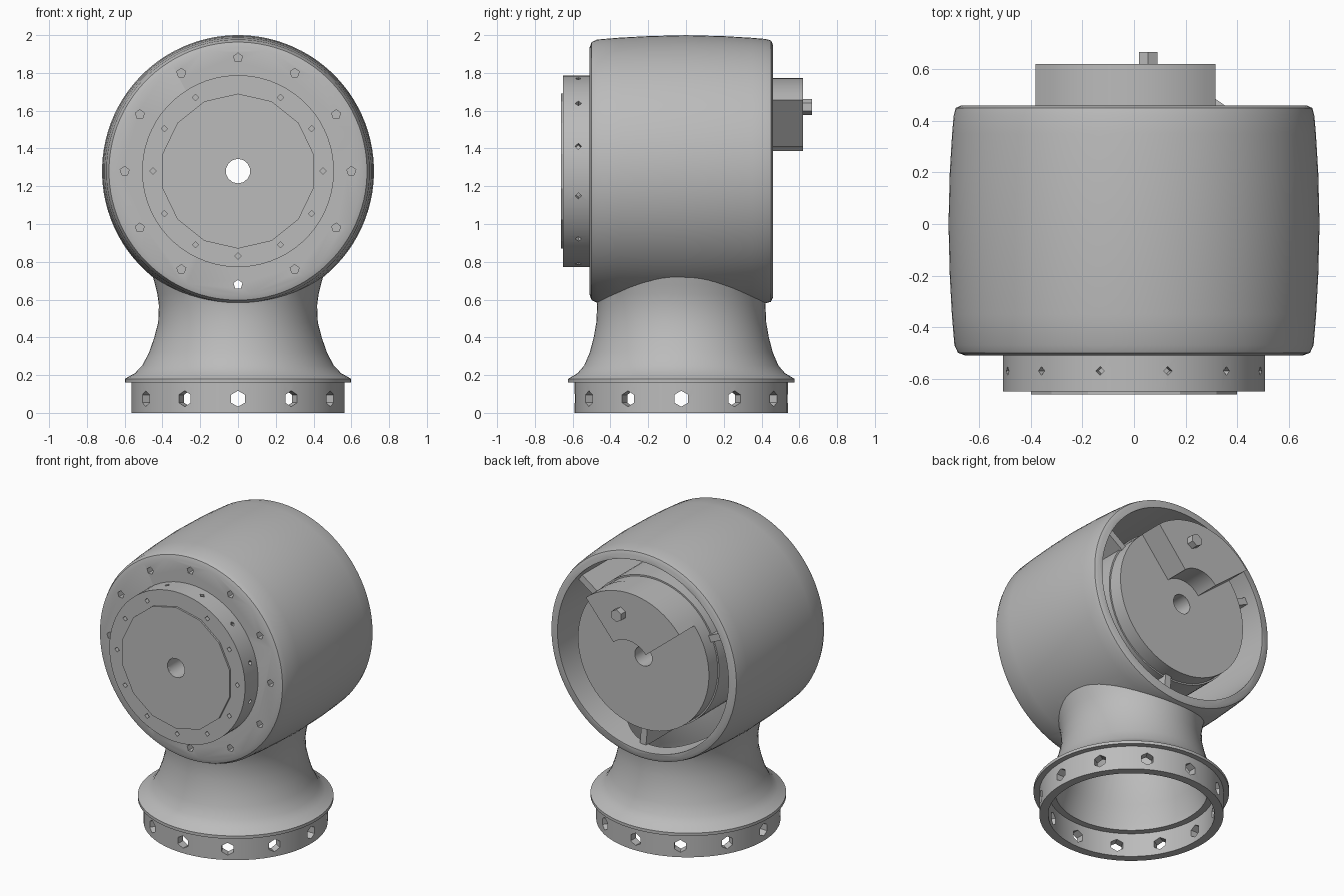
import bpy, bmesh
from math import sin, cos, pi, radians
from mathutils import Matrix, Vector

if "Cube" in bpy.data.objects:
    bpy.data.objects.remove(bpy.data.objects["Cube"])

grey = bpy.data.materials.new("plain grey")
grey.use_nodes = True
COLOUR = (0.5, 0.5, 0.5, 1)
grey.diffuse_color = COLOUR
grey.node_tree.nodes["Principled BSDF"].inputs["Base Color"].default_value = COLOUR

HUB = 1.28        # height of the drum axis
BASE_Y = -0.025   # base ring centre
DRUM = Matrix.Translation((0, 0, HUB)) @ Matrix.Rotation(-pi / 2, 4, "X")
BASE = Matrix.Translation((0, BASE_Y, 0))


def finish(name, bm, matrix=Matrix()):
    bmesh.ops.transform(bm, matrix=matrix, verts=bm.verts)
    bmesh.ops.recalc_face_normals(bm, faces=bm.faces)
    mesh = bpy.data.meshes.new(name)
    bm.to_mesh(mesh)
    bm.free()
    mesh.materials.append(grey)
    ob = bpy.data.objects.new(name, mesh)
    bpy.context.collection.objects.link(ob)
    return ob


def lathe(name, profile, matrix, seg=64, hollow=False, squash=0):
    """Loft rings from (height, radius) pairs; hollow closes the profile into a tube."""
    bm = bmesh.new()
    rings = []
    for h, r in profile:
        a = [2 * pi * (i + 0.5) / seg for i in range(seg)]
        k = 1 - squash * min(1, max(0, (h - 0.18) / 0.3))
        rings.append([bm.verts.new((r * k * cos(t), r * sin(t), h)) for t in a])
    pairs = list(zip(rings, rings[1:]))
    if hollow:
        pairs.append((rings[-1], rings[0]))
    else:
        bm.faces.new(rings[0])
        bm.faces.new(rings[-1])
    for lo, hi in pairs:
        for i in range(seg):
            j = (i + 1) % seg
            bm.faces.new((lo[i], lo[j], hi[j], hi[i]))
    return finish(name, bm, matrix)


def tube(name, h0, h1, outer, inner, matrix, seg=64):
    return lathe(name, [(h0, outer), (h1, outer), (h1, inner), (h0, inner)], matrix, seg, True)


def pins(name, spots, radius, sides):
    """Many small prisms, each given by centre, axis and depth."""
    bm = bmesh.new()
    for centre, axis, depth in spots:
        turn = Vector(axis).to_track_quat("Z", "Y").to_matrix().to_4x4()
        bmesh.ops.create_cone(bm, cap_ends=True, segments=sides, radius1=radius, radius2=radius,
                              depth=depth, matrix=Matrix.Translation(centre) @ turn)
    return finish(name, bm)


def combine(ob, other, operation):
    other.hide_render = True
    mod = ob.modifiers.new(operation.lower(), "BOOLEAN")
    mod.operation, mod.object, mod.solver = operation, other, "EXACT"
    bpy.context.view_layer.objects.active = ob
    bpy.ops.object.modifier_apply(modifier=mod.name)
    bpy.data.objects.remove(other)


def around_hub(r, y, deg):
    return (r * cos(radians(deg)), y, HUB + r * sin(radians(deg)))


# Barrel-shaped drum joined to a flared neck
housing = lathe("housing", [
    (-0.51, 0.655), (-0.50, 0.683), (-0.47, 0.697), (-0.35, 0.707), (-0.2, 0.715), (0, 0.72),
    (0.2, 0.715), (0.35, 0.706), (0.42, 0.70), (0.45, 0.692), (0.46, 0.67)], DRUM, 96)
neck = lathe("neck", [
    (0.16, 0.60), (0.18, 0.60), (0.21, 0.55), (0.25, 0.515), (0.32, 0.485), (0.4, 0.464),
    (0.48, 0.45), (0.57, 0.446), (0.63, 0.455), (0.68, 0.468), (0.73, 0.482), (0.78, 0.484)],
    BASE, 72, squash=0.06)
combine(housing, neck, "UNION")

# Hollow out drum and neck
combine(housing, lathe("drum_cavity", [(-0.40, 0.635), (0.3, 0.64), (0.6, 0.64)], DRUM, 96), "DIFFERENCE")
combine(housing, lathe("neck_cavity", [
    (0.1, 0.47), (0.2, 0.465), (0.32, 0.43), (0.5, 0.39), (0.9, 0.37)], BASE, 72), "DIFFERENCE")
combine(housing, lathe("axle_opening", [(-0.6, 0.3), (-0.2, 0.3)], DRUM), "DIFFERENCE")

# Bolt circle on the drum front; the lowest hole goes right through
bolts = [(around_hub(0.6, -0.5, 30 * i), (0, 1, 0), 0.4 if i == 9 else 0.1) for i in range(12)]
combine(housing, pins("bolt_cutters", bolts, 0.025, 5), "DIFFERENCE")

# Base ring with radial holes
base_ring = tube("base_ring", 0, 0.165, 0.565, 0.51, BASE)
spots = []
for i in range(12):
    d = Vector((cos(i * pi / 6), sin(i * pi / 6), 0))
    spots.append((d * 0.54 + Vector((0, BASE_Y, 0.075)), d, 0.2))
combine(base_ring, pins("base_cutters", spots, 0.042, 6), "DIFFERENCE")

# Front flange with face holes and rim holes
flange = tube("front_flange", -0.65, -0.505, 0.508, 0.065, DRUM)
face = [(around_hub(0.45, -0.65, 30 * i), (0, 1, 0), 0.1) for i in range(12) if i != 3]
rim = []
for i in range(12):
    p = Vector(around_hub(0.508, -0.57, 15 + 30 * i))
    rim.append((p, p - Vector((0, -0.57, HUB)), 0.08))
combine(flange, pins("flange_cutters", face + rim, 0.017, 4), "DIFFERENCE")
front_cap = tube("front_cap", -0.662, -0.645, 0.41, 0.065, DRUM, 14)

# Inner motor body, with three ribs holding it in the drum
motor = lathe("motor_body", [
    (-0.51, 0.31), (-0.39, 0.31), (-0.39, 0.5), (0.36, 0.5), (0.36, 0.49), (0.455, 0.49),
    (0.455, 0.065), (-0.51, 0.065)], DRUM, 64, True)
bm = bmesh.new()
for deg in (35, 155, 275):
    place = Matrix.Translation(around_hub(0.565, 0, deg)) @ Matrix.Rotation(-radians(deg), 4, "Y")
    bmesh.ops.create_cube(bm, size=1, matrix=place @ Matrix.Diagonal((0.16, 0.76, 0.045, 1)))
ribs = finish("ribs", bm)

# Sector block on the back, with its clamp bolt
bm = bmesh.new()
angles = [50 + 91 * i / 16 for i in range(17)]
outline = [around_hub(0.492, 0.45, a) for a in angles] + [around_hub(0.17, 0.45, a) for a in reversed(angles)]
sector = bm.faces.new([bm.verts.new(p) for p in outline])
made = bmesh.ops.extrude_face_region(bm, geom=[sector])["geom"]
bmesh.ops.translate(bm, vec=(0, 0.17, 0), verts=[v for v in made if isinstance(v, bmesh.types.BMVert)])
sector_block = finish("sector_block", bm)
clamp_bolt = pins("clamp_bolt", [((0.055, 0.635, HUB + 0.34), (0, 1, 0), 0.065)], 0.042, 6)

# Smooth the round surfaces, keep the edges crisp
for ob in (housing, base_ring, flange, motor, sector_block):
    bpy.ops.object.select_all(action="DESELECT")
    ob.select_set(True)
    bpy.context.view_layer.objects.active = ob
    bpy.ops.object.shade_smooth_by_angle(angle=radians(35))
